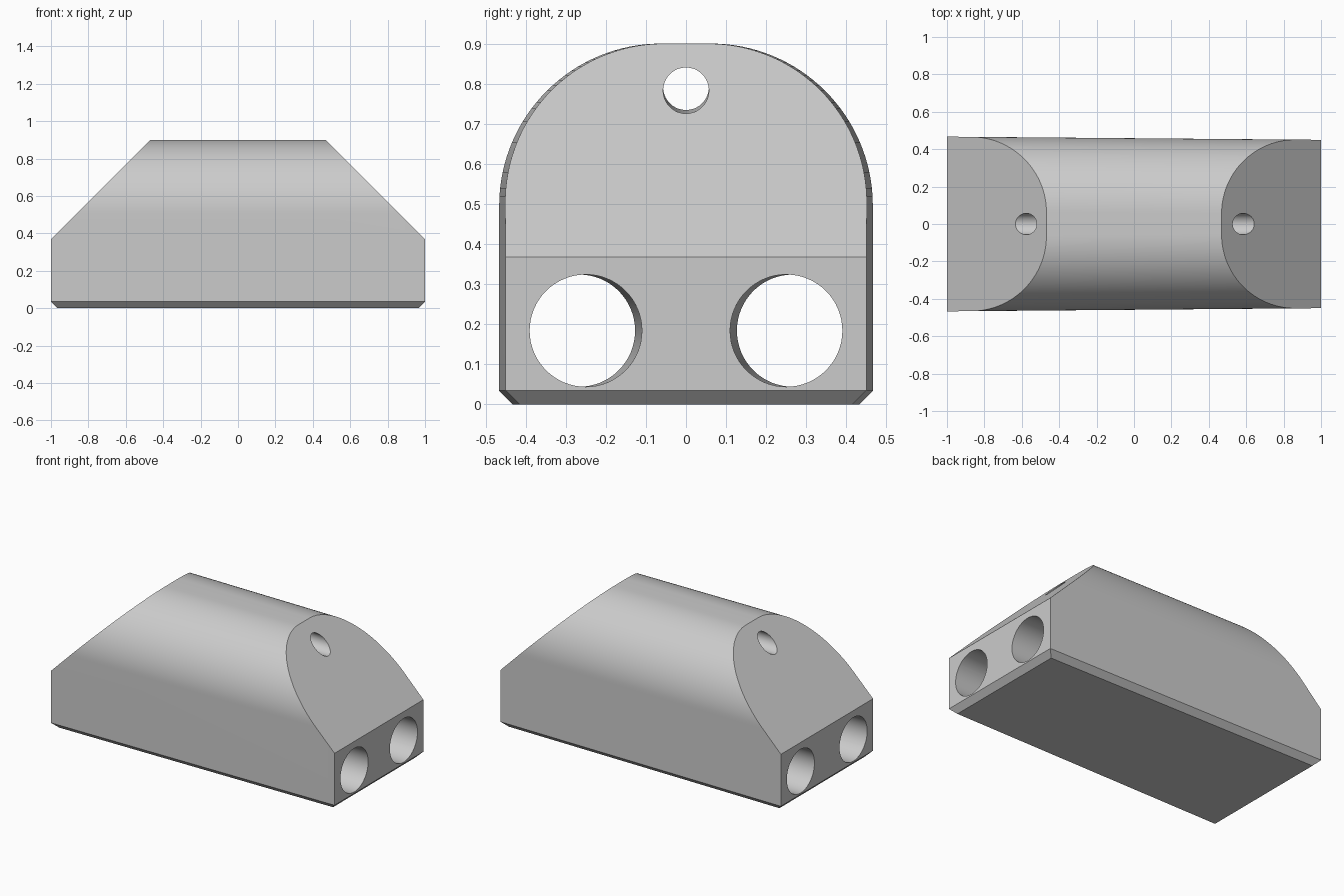
import bpy, bmesh, math
from mathutils import Vector, Matrix

cube = bpy.data.objects.get("Cube")
if cube:
    bpy.data.objects.remove(cube, do_unlink=True)

CHAMFER = 0.035
RADIUS = 0.40
TOP = 0.90
SEGMENTS = 32

grey = bpy.data.materials.new("light_grey")
grey.use_nodes = True
grey.diffuse_color = (0.6, 0.6, 0.6, 1)
grey.node_tree.nodes["Principled BSDF"].inputs["Base Color"].default_value = (0.6, 0.6, 0.6, 1)


def link(name, bm):
    bmesh.ops.recalc_face_normals(bm, faces=bm.faces)
    mesh = bpy.data.meshes.new(name)
    bm.to_mesh(mesh)
    bm.free()
    mesh.materials.append(grey)
    obj = bpy.data.objects.new(name, mesh)
    bpy.context.collection.objects.link(obj)
    return obj


def half_section(half_width):
    """Chamfered foot, straight wall and rounded shoulder on the +y side."""
    points = [(half_width - CHAMFER, 0), (half_width, CHAMFER)]
    for i in range(SEGMENTS + 1):
        a = math.pi / 2 * i / SEGMENTS
        points.append((half_width - RADIUS + RADIUS * math.cos(a),
                       TOP - RADIUS + RADIUS * math.sin(a)))
    return points


def ring(bm, x, half_width):
    half = half_section(half_width)
    full = half + [(-y, z) for y, z in reversed(half)]
    return [bm.verts.new((x, y, z)) for y, z in full]


# Tapered arched body
bm = bmesh.new()
back, front = ring(bm, -1, 0.467), ring(bm, 1, 0.45)
n = len(back)
for i in range(n):
    j = (i + 1) % n
    bm.faces.new((back[i], back[j], front[j], front[i]))
bm.faces.new(back)
bm.faces.new(front)

# Sloped ends and chamfered lower end edges
for side in (1, -1):
    for point, normal in (((side, 0, 0.368), (side, 0, 1)),
                          ((side, 0, CHAMFER), (side, 0, -1))):
        geom = bm.verts[:] + bm.edges[:] + bm.faces[:]
        cut = bmesh.ops.bisect_plane(bm, geom=geom, plane_co=point, plane_no=normal,
                                     dist=1e-5, clear_outer=True)["geom_cut"]
        edges = [e for e in cut if isinstance(e, bmesh.types.BMEdge) and e.is_boundary]
        bmesh.ops.edgeloop_fill(bm, edges=edges)
body = link("body", bm)


def drill(name, start, end, radius):
    """Cut a round hole along the line through two points."""
    start, end = Vector(start), Vector(end)
    axis = end - start
    bm = bmesh.new()
    turn = axis.to_track_quat("Z", "Y").to_matrix().to_4x4()
    bmesh.ops.create_cone(bm, cap_ends=True, segments=64, radius1=radius, radius2=radius,
                          depth=axis.length * 1.5,
                          matrix=Matrix.Translation((start + end) / 2) @ turn)
    cutter = link(name, bm)
    cutter.hide_render = True
    mod = body.modifiers.new(name, "BOOLEAN")
    mod.operation, mod.solver, mod.object = "DIFFERENCE", "EXACT", cutter
    return cutter


# Two wide bores along the walls and one narrow bore near the ridge
cutters = [drill("ridge_bore_cutter", (-0.58, 0, 0.791), (0.58, 0, 0.783), 0.057)]
for side, label in ((1, "back"), (-1, "front")):
    cutters.append(drill(label + "_bore_cutter", (-1, side * 0.267, 0.184),
                         (1, side * 0.25, 0.184), 0.14))

# Apply the cuts and discard the cutters
bpy.context.view_layer.update()
result = bpy.data.meshes.new_from_object(
    body.evaluated_get(bpy.context.evaluated_depsgraph_get()))
body.modifiers.clear()
body.data = result
result.materials.clear()
result.materials.append(grey)
for polygon in result.polygons:
    polygon.material_index = 0
for cutter in cutters:
    bpy.data.objects.remove(cutter, do_unlink=True)

bpy.ops.object.select_all(action="DESELECT")
body.select_set(True)
bpy.context.view_layer.objects.active = body
bpy.ops.object.shade_smooth_by_angle(angle=math.radians(25))
